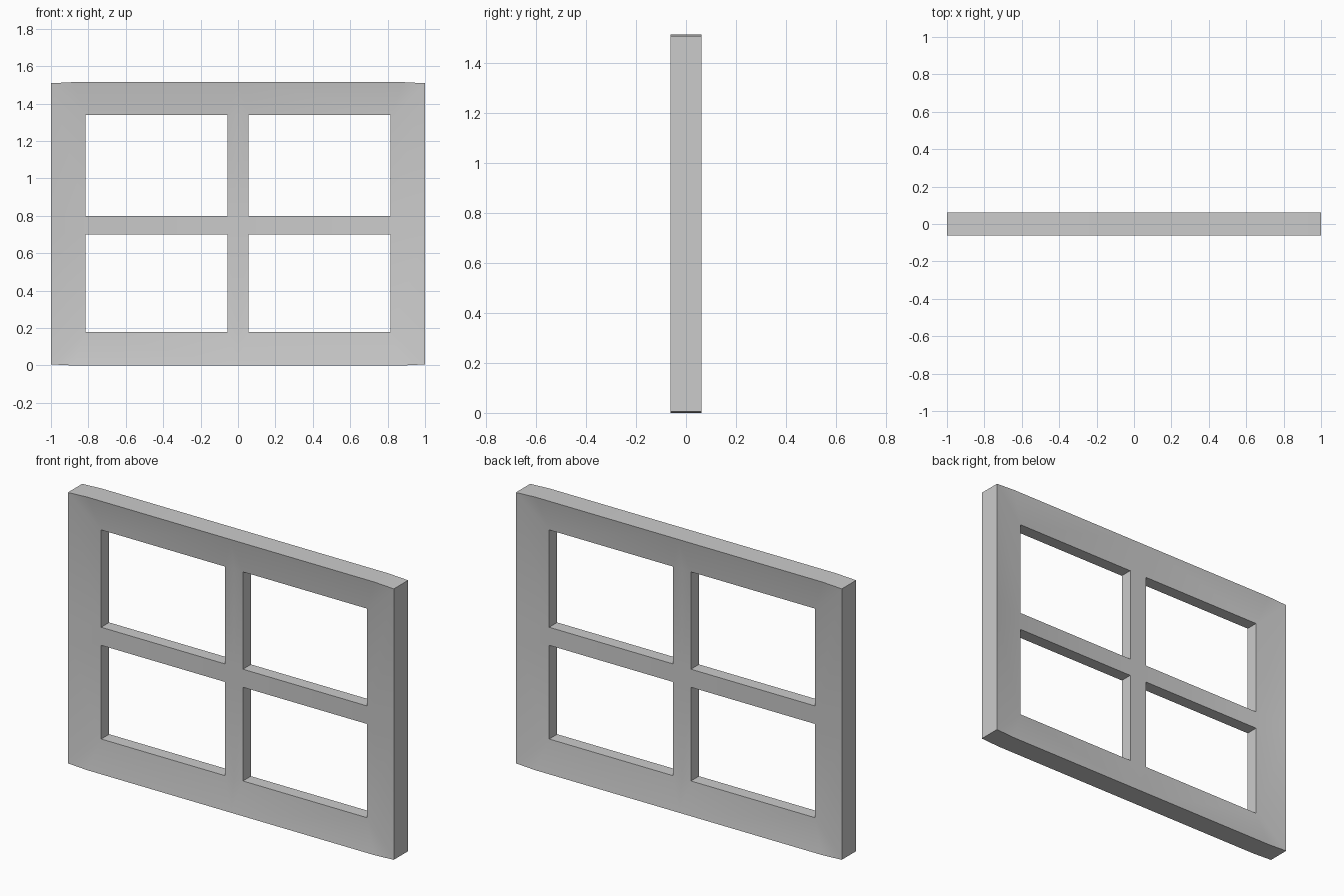
import bpy, bmesh

if "Cube" in bpy.data.objects:
    bpy.data.objects.remove(bpy.data.objects["Cube"])

OUT_Y, IN_Y = -0.0625, -0.035      # raised outer rim, sunken inner face
TOP, DIP = 1.515, 0.006            # height, slight drop towards the corners
X0, X1 = 0.055, 0.815              # mullion half width, opening side
Z0, Z1, Z2, Z3 = 0.18, 0.70, 0.80, 1.34

bm = bmesh.new()
verts = {}


def v(x, z):
    if (x, z) not in verts:
        outer = x == 1 or z <= DIP or z >= TOP - DIP
        verts[x, z] = bm.verts.new((x, OUT_Y if outer else IN_Y, z))
    return verts[x, z]


def face(*pts):
    bm.faces.new([v(*p) for p in pts])


# bottom and top rails, sloping inwards
for zo, zc, zi in ((0, DIP, Z0), (TOP, TOP - DIP, Z3)):
    face((0, zo), (X0, zo), (X0, zi), (0, zi))
    face((X0, zo), (0.88, zo), (X1, zi), (X0, zi))
    face((0.88, zo), (1, zc), (X1, zi))

# side stile
side = [(DIP, Z0), (Z1, Z1), (Z2, Z2), (TOP - DIP, Z3)]
for (a, b), (c, d) in zip(side, side[1:]):
    face((X1, b), (1, a), (1, c), (X1, d))

# upright and cross bars
zs = [Z0, Z1, Z2, Z3]
for a, b in zip(zs, zs[1:]):
    face((0, a), (X0, a), (X0, b), (0, b))
face((X0, Z1), (X1, Z1), (X1, Z2), (X0, Z2))

# walls back to the middle plane, leaving the x = 0 seam open
rim = [e for e in bm.edges if e.is_boundary and max(w.co.x for w in e.verts) > 0]
bmesh.ops.recalc_face_normals(bm, faces=bm.faces[:])
ext = bmesh.ops.extrude_edge_only(bm, edges=rim)
for g in ext["geom"]:
    if isinstance(g, bmesh.types.BMVert):
        g.co.y = 0
bmesh.ops.recalc_face_normals(bm, faces=bm.faces[:])
bm.faces.ensure_lookup_table()
if bm.faces[0].normal.y > 0:
    bmesh.ops.reverse_faces(bm, faces=bm.faces[:])

mesh = bpy.data.meshes.new("window_frame")
bm.to_mesh(mesh)
bm.free()
frame = bpy.data.objects.new("window_frame", mesh)
bpy.context.collection.objects.link(frame)

# mirror left-right and front-back
m = frame.modifiers.new("mirror", "MIRROR")
m.use_axis = (True, True, False)
m.merge_threshold = 0.0005

bpy.context.view_layer.objects.active = frame
frame.select_set(True)
bpy.ops.object.modifier_apply(modifier="mirror")
bpy.ops.object.shade_smooth_by_angle()
